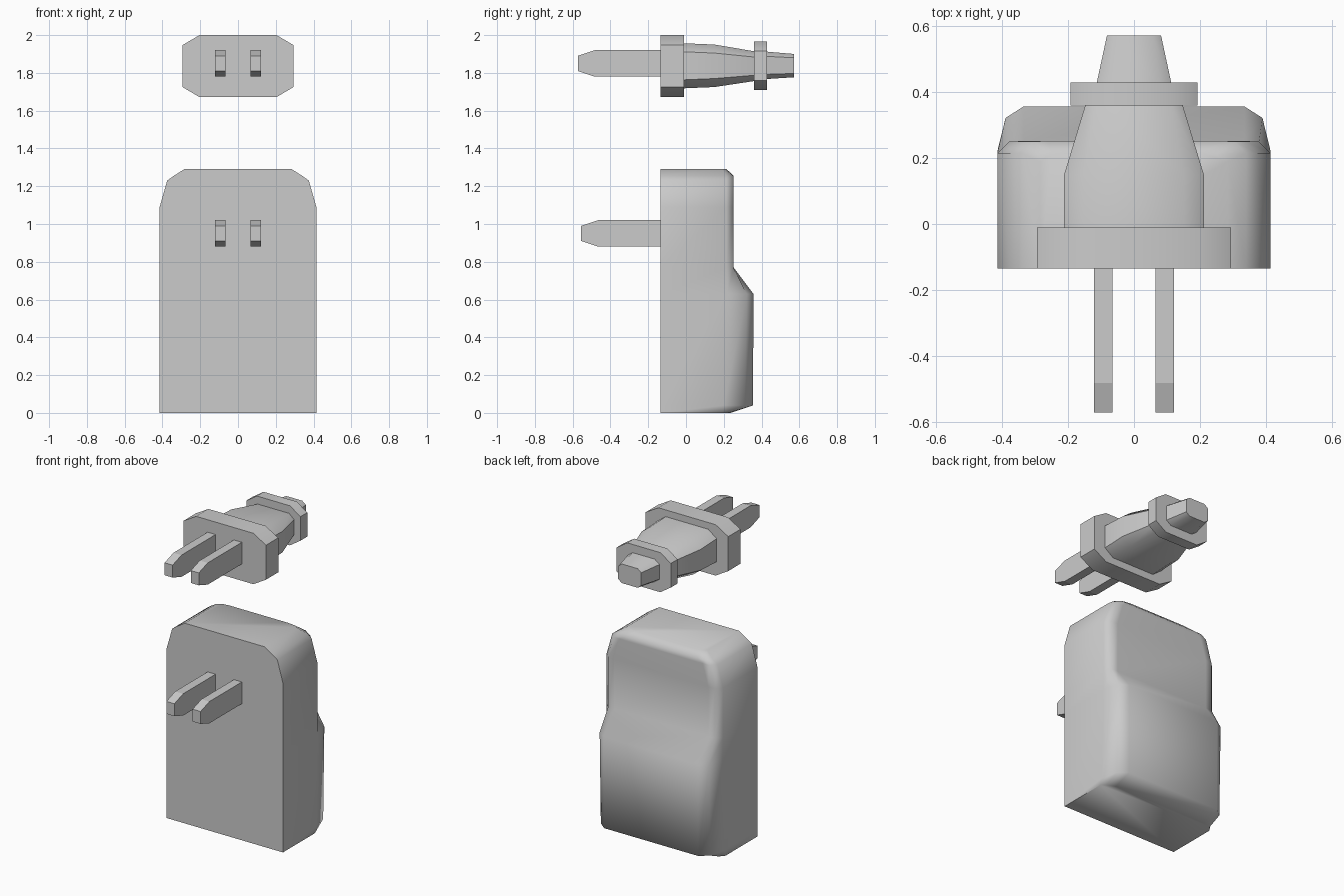
import bpy, bmesh, math

if "Cube" in bpy.data.objects:
    bpy.data.objects.remove(bpy.data.objects["Cube"])


def loft(name, rings, smooth):
    """Skin a list of equal-length point rings and cap both ends."""
    bm = bmesh.new()
    loops = [[bm.verts.new(p) for p in ring] for ring in rings]
    n = len(loops[0])
    for a, b in zip(loops, loops[1:]):
        for i in range(n):
            j = (i + 1) % n
            bm.faces.new((a[i], a[j], b[j], b[i]))
    bm.faces.new(loops[0])
    bm.faces.new(loops[-1])
    bmesh.ops.recalc_face_normals(bm, faces=bm.faces)
    mesh = bpy.data.meshes.new(name)
    bm.to_mesh(mesh)
    bm.free()
    obj = bpy.data.objects.new(name, mesh)
    bpy.context.collection.objects.link(obj)
    bpy.ops.object.select_all(action='DESELECT')
    obj.select_set(True)
    bpy.context.view_layer.objects.active = obj
    bpy.ops.object.shade_smooth_by_angle(angle=math.radians(smooth))
    return obj


def octagon(y, half_w, z0, z1, cx, cz):
    """Chamfered rectangle facing along y."""
    right = [(half_w - cx, z0), (half_w, z0 + cz), (half_w, z1 - cz), (half_w - cx, z1)]
    return [(x, y, z) for x, z in right + [(-x, z) for x, z in reversed(right)]]


def slab(z, half_w, back):
    """Horizontal slice of the charger: flat front, chamfered back corners.
    back holds (inset from the side, y) points."""
    right = [(half_w, -0.135)] + [(half_w - d, y) for d, y in back]
    return [(x, y, z) for x, y in right + [(-x, y) for x, y in reversed(right)]]


def prongs(name, tip, z0, z1):
    """Pair of flat blades with tapered tips."""
    for side, label in ((-1, "left"), (1, "right")):
        rings = []
        for y, inset in ((-0.12, 0), (tip + 0.09, 0), (tip, 0.03)):
            rings.append([(side * x, y, z) for x, z in (
                (0.065, z0 + inset), (0.122, z0 + inset),
                (0.122, z1 - inset), (0.065, z1 - inset))])
        loft(f"{name}_{label}", rings, 10)


# Charger body, stacked from the base to the rounded top
upper = [(0, 0.215), (0.035, 0.25), (0.08, 0.252)]
lower = [(0, 0.22), (0.025, 0.322), (0.08, 0.357)]
loft("charger_body", [
    slab(0.0, 0.415, [(0, 0.19), (0.025, 0.22), (0.08, 0.235)]),
    slab(0.04, 0.415, [(0, 0.20), (0.025, 0.31), (0.08, 0.355)]),
    slab(0.63, 0.415, lower),
    slab(0.77, 0.415, upper),
    slab(1.09, 0.415, upper),
    slab(1.23, 0.375, upper),
    slab(1.255, 0.34, upper),
    slab(1.29, 0.285, [(0, 0.19), (0.035, 0.21), (0.08, 0.215)]),
], 75)
prongs("charger_prong", -0.555, 0.88, 1.02)

# Detached plug: face flange, tapering grip, collar and cable end
loft("plug_flange", [octagon(y, 0.294, 1.672, 2.0, 0.09, 0.053)
                     for y in (-0.135, -0.01)], 40)
loft("plug_grip", [
    octagon(-0.02, 0.212, 1.718, 1.957, 0.06, 0.045),
    octagon(0.15, 0.212, 1.725, 1.95, 0.06, 0.045),
    octagon(0.37, 0.145, 1.758, 1.913, 0.035, 0.03),
], 40)
loft("plug_collar", [octagon(y, 0.193, 1.71, 1.965, 0.075, 0.05)
                     for y in (0.36, 0.43)], 40)
loft("plug_cable_end", [
    octagon(0.42, 0.115, 1.767, 1.913, 0.035, 0.025),
    octagon(0.573, 0.082, 1.777, 1.9, 0.025, 0.02),
], 40)
prongs("plug_prong", -0.573, 1.78, 1.92)
